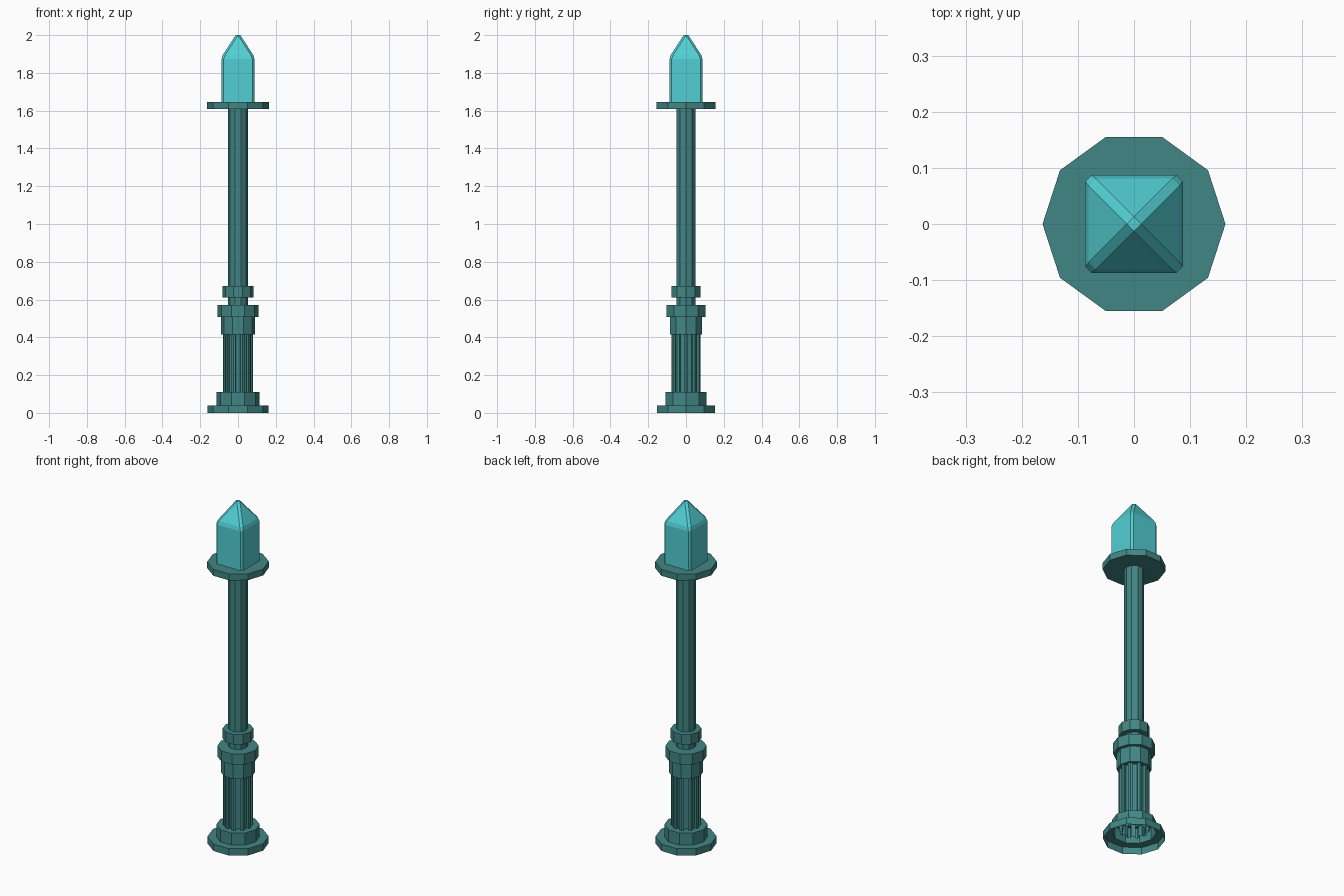
import bpy, bmesh, math
from mathutils import Vector

if "Cube" in bpy.data.objects:
    bpy.data.objects.remove(bpy.data.objects["Cube"])

SIDES = 10


def material(name, rgb):
    m = bpy.data.materials.new(name)
    m.diffuse_color = (*rgb, 1)
    m.use_nodes = True
    m.node_tree.nodes["Principled BSDF"].inputs["Base Color"].default_value = m.diffuse_color
    return m


POST = material("dark teal metal", (0.053, 0.24, 0.235))
GLASS = material("bright cyan glass", (0.085, 0.62, 0.65))


def finish(name, bm, mat):
    bmesh.ops.recalc_face_normals(bm, faces=bm.faces)
    me = bpy.data.meshes.new(name)
    bm.to_mesh(me)
    bm.free()
    me.materials.append(mat)
    ob = bpy.data.objects.new(name, me)
    bpy.context.collection.objects.link(ob)
    return ob


def decagon(r):
    return [Vector((r * math.cos(i * math.tau / SIDES), r * math.sin(i * math.tau / SIDES), 0))
            for i in range(SIDES)]


def skin(name, loops, mat, cap=False):
    """Join a stack of equal-length vertex loops."""
    bm = bmesh.new()
    rings = [[bm.verts.new(p) for p in loop] for loop in loops]
    for a, b in zip(rings, rings[1:]):
        for i in range(len(a)):
            j = (i + 1) % len(a)
            bm.faces.new((a[i], a[j], b[j], b[i]))
    if cap:
        bm.faces.new(rings[-1])
    return finish(name, bm, mat)


def turned(name, profile, cap=False):
    """Ten-sided turned part from (radius, z) points."""
    return skin(name, [[p + Vector((0, 0, z)) for p in decagon(r)] for r, z in profile], POST, cap)


# stepped foot, open underneath
turned("stepped_base", [(0.162, 0), (0.162, 0.04), (0.115, 0.04), (0.115, 0.11), (0.06, 0.11)])

# fluted shaft: each side of the decagon carries one sunken groove
outline = []
corners = decagon(0.08)
for i, a in enumerate(corners):
    b = corners[(i + 1) % SIDES]
    inward = -(a + b).normalized() * 0.016
    for t, sunk in ((0, 0), (0.25, 0), (0.28, 1), (0.72, 1), (0.75, 0)):
        outline.append(a.lerp(b, t) + inward * sunk)
skin("fluted_shaft", [[p + Vector((0, 0, z)) for p in outline] for z in (0.05, 0.43)], POST)

# collars, pole and top plate
turned("collars_and_pole", [
    (0.06, 0.415), (0.09, 0.415), (0.09, 0.507), (0.109, 0.507), (0.109, 0.57),
    (0.052, 0.57), (0.052, 0.612), (0.081, 0.612), (0.081, 0.672), (0.052, 0.672),
    (0.052, 1.608), (0.163, 1.608), (0.163, 1.645)], cap=True)

# lantern: square block with pyramid roof and chamfered edges
bm = bmesh.new()
H, Z0, Z1 = 0.087, 1.645, 1.885
sq = [(-H, -H), (H, -H), (H, H), (-H, H)]
low = [bm.verts.new((x, y, Z0)) for x, y in sq]
eave = [bm.verts.new((x, y, Z1)) for x, y in sq]
tip = bm.verts.new((0, 0, 2.015))
bm.faces.new(low[::-1])
for i in range(4):
    j = (i + 1) % 4
    bm.faces.new((low[i], low[j], eave[j], eave[i]))
    bm.faces.new((eave[i], eave[j], tip))
edges = [e for e in bm.edges if not (e.verts[0] in low and e.verts[1] in low)]
bmesh.ops.bevel(bm, geom=edges, offset=0.011, offset_type='OFFSET', segments=1,
                profile=0.5, affect='EDGES')
top = max(v.co.z for v in bm.verts)
for v in bm.verts:
    if v.co.z > Z1:
        v.co.z = Z1 + (v.co.z - Z1) * (2.0 - Z1) / (top - Z1)
finish("lantern", bm, GLASS)
